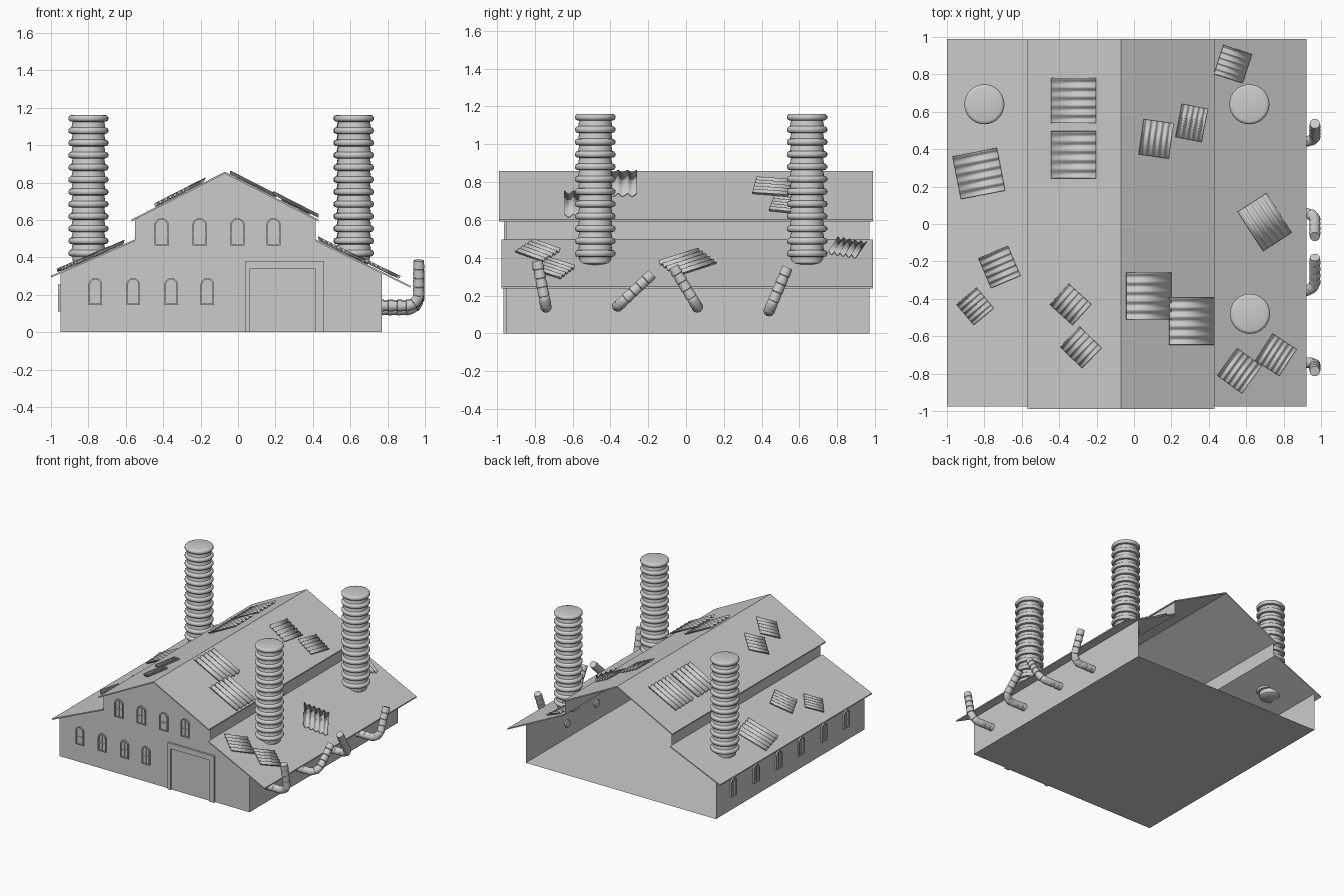
import bpy, bmesh
from math import sin, cos, pi, radians
from mathutils import Vector, Matrix

if "Cube" in bpy.data.objects:
    bpy.data.objects.remove(bpy.data.objects["Cube"])


def make(name, verts, faces, smooth=False, matrix=None):
    me = bpy.data.meshes.new(name)
    me.from_pydata([tuple(v) for v in verts], [], faces)
    bm = bmesh.new()
    bm.from_mesh(me)
    bmesh.ops.recalc_face_normals(bm, faces=bm.faces)
    bm.to_mesh(me)
    bm.free()
    ob = bpy.data.objects.new(name, me)
    bpy.context.collection.objects.link(ob)
    if matrix:
        ob.matrix_world = matrix
    if smooth:
        bpy.ops.object.select_all(action='DESELECT')
        ob.select_set(True)
        bpy.context.view_layer.objects.active = ob
        bpy.ops.object.shade_smooth_by_angle(angle=radians(40))
    return ob


def box(name, lo, hi):
    v = [(x, y, z) for x in (lo[0], hi[0]) for y in (lo[1], hi[1]) for z in (lo[2], hi[2])]
    f = [(0, 1, 3, 2), (4, 6, 7, 5), (0, 4, 5, 1), (2, 3, 7, 6), (0, 2, 6, 4), (1, 5, 7, 3)]
    return make(name, v, f)


# hall shell: front wall, floor and sides; the back is open
FRONT, BACK = -0.95, 0.97
prof = [(-.95, 0), (.77, 0), (.77, .315), (.415, .49), (.415, .605), (-.07, .85),
        (-.55, .602), (-.55, .487), (-.95, .315)]
n = len(prof)
verts = [(x, y, z) for y in (FRONT, BACK) for x, z in prof]
faces = [tuple(range(n))]
for i in (0, 1, 3, 6, 8):
    j = (i + 1) % n
    faces.append((i, j, j + n, i + n))
make("hall_walls", verts, faces)


# thin roof slabs
def roof(name, pts, y0, y1, t=.01):
    loop = pts + [(x, z - t) for x, z in reversed(pts)]
    m = len(loop)
    v = [(x, y, z) for y in (y0, y1) for x, z in loop]
    f = [tuple(range(m)), tuple(range(m, 2 * m))]
    f += [(i, (i + 1) % m, (i + 1) % m + m, i + m) for i in range(m)]
    make(name, v, f)


roof("upper_roof", [(-.57, .602), (-.07, .858), (.43, .602)], -.99, .99)
roof("lower_roof_left", [(-1.0, .302), (-.55, .497)], -.975, .99)
roof("lower_roof_right", [(.415, .497), (.923, .248)], -.975, .99)


def roof_z(x, part):
    return {"ul": .858 + (x + .07) * .512, "ur": .858 - (x + .07) * .512,
            "ll": .497 + (x + .55) * .433, "lr": .497 - (x - .415) * .49}[part]


# corrugated patches: part, x, y, length along ridges, width, angle, lift
patches = [
    ("ul", -.325, .66, .24, .24, 0, .016), ("ul", -.325, .37, .24, .25, 0, .016),
    ("ul", -.34, -.43, .15, .16, 48, .014), ("ul", -.285, -.66, .15, .16, 46, .014),
    ("ll", -.83, .27, .24, .23, 11, .016), ("ll", -.72, -.23, .17, .17, 23, .014),
    ("ll", -.85, -.44, .14, .14, 40, .014),
    ("ur", .12, .455, .19, .16, 82, .014), ("ur", .31, .54, .18, .14, 79, .014),
    ("ur", .08, -.385, .24, .25, 0, .014), ("ur", .31, -.52, .24, .25, 0, .022),
    ("lr", .53, .855, .16, .16, -18, .014), ("lr", .70, .01, .25, .18, -57, .018),
    ("lr", .565, -.785, .18, .16, 54, .014), ("lr", .76, -.70, .17, .15, 57, .018),
]
STEPS = 40
for part, cx, cy, ln, wd, ang, lift in patches:
    a = radians(ang)
    v = []
    for k in range(STEPS + 1):
        w = (k / STEPS - .5) * wd
        for u in (-ln / 2, ln / 2):
            x, y = cx + u * cos(a) - w * sin(a), cy + u * sin(a) + w * cos(a)
            v.append((x, y, roof_z(x, part) + lift + .008 * cos(2 * pi * 5 * k / STEPS)))
    f = [(2 * k, 2 * k + 1, 2 * k + 3, 2 * k + 2) for k in range(STEPS)]
    ob = make("corrugated_patch", v, f, True)
    sol = ob.modifiers.new("thickness", 'SOLIDIFY')
    sol.thickness = .004


# ribbed chimneys, lathed
def lathe(name, pts, x, y, seg=32):
    v = [(x + r * cos(2 * pi * s / seg), y + r * sin(2 * pi * s / seg), z)
         for r, z in pts for s in range(seg)]
    f = [(i * seg + s, i * seg + (s + 1) % seg, (i + 1) * seg + (s + 1) % seg, (i + 1) * seg + s)
         for i in range(len(pts) - 1) for s in range(seg)]
    f += [tuple(range(seg)), tuple(range((len(pts) - 1) * seg, len(pts) * seg))]
    make(name, v, f, True)


stack = [(.07, .362), (.083, .372)]
for i in range(12):
    z = 1.145 - .0655 * (11 - i)
    stack += [(.085, z - .02), (.1, z - .017), (.107, z - .008), (.107, z + .004),
              (.1, z + .013), (.09, z + .016)]
for x, y in ((-.80, .64), (.617, .64), (.62, -.48)):
    lathe("chimney", stack, x, y)


# jointed elbow pipes on the right wall: y, z, lean, swept along an L path
def pipe(y, z, lean, seg=16):
    bend, length, x0, x1, r0 = .07, .25, .755, .967, .028
    arc = bend * pi / 2
    flat = x1 - bend - x0
    total = flat + arc + length - bend

    def at(s):
        if s < flat:
            return Vector((x0 + s, 0, 0)), Vector((0, 0, 1))
        if s < flat + arc:
            t = (s - flat) / bend
            return (Vector((x0 + flat + bend * sin(t), 0, bend - bend * cos(t))),
                    Vector((-sin(t), 0, cos(t))))
        return Vector((x1, 0, bend + s - flat - arc)), Vector((-1, 0, 0))

    stations = []
    joints = 9
    for k in range(joints):
        a, b = total * k / joints, total * (k + 1) / joints
        d = b - a
        stations += [(a, r0 * .9), (a + .002, r0 * 1.08), (a + .3 * d, r0 * 1.06),
                     (a + .65 * d, r0), (b - .002, r0 * .97)]
    v, f = [], []
    for s, r in stations:
        p, nrm = at(s)
        for q in range(seg):
            t = 2 * pi * q / seg
            v.append(p + nrm * r * cos(t) + Vector((0, r * sin(t), 0)))
    for i in range(len(stations) - 1):
        f += [(i * seg + q, i * seg + (q + 1) % seg, (i + 1) * seg + (q + 1) % seg,
               (i + 1) * seg + q) for q in range(seg)]
    f += [tuple(range(seg)), tuple(range(len(v) - seg, len(v)))]
    make("elbow_pipe", v, f, True,
         Matrix.Translation((0, y, z)) @ Matrix.Rotation(radians(-lean), 4, 'X'))


for y, z, lean in ((-.74, .14, -11), (-.36, .145, 47), (.06, .14, -31), (.44, .12, 23)):
    pipe(y, z, lean)


# arched windows: frame ring, pane and two glazing bars
def window(matrix, w, h, depth=.012, rim=.008):
    def arch(r, low):
        pts = [(-r, low), (r, low)]
        return pts + [(r * cos(pi * k / 10), h - w / 2 + r * sin(pi * k / 10)) for k in range(11)]
    out, inn = arch(w / 2, 0), arch(w / 2 - rim, rim)
    m = len(out)
    v = [(x, 0, z) for x, z in out] + [(x, -depth, z) for x, z in out]
    v += [(x, -depth, z) for x, z in inn] + [(x, -.003, z) for x, z in inn]
    f = [tuple(range(3 * m, 4 * m))]
    for i in range(m):
        j = (i + 1) % m
        f += [(g * m + i, g * m + j, (g + 1) * m + j, (g + 1) * m + i) for g in range(3)]
    make("arched_window", v, f, matrix=matrix)
    zb = h * .42
    for lo, hi in (((-.002, -.008, rim), (.002, -.003, h - rim)),
                   ((-w / 2 + rim, -.008, zb), (w / 2 - rim, -.003, zb + .005))):
        box("glazing_bar", lo, hi).matrix_world = matrix


for x in (-.408, -.205, -.003, .19):
    window(Matrix.Translation((x, FRONT, .463)), .077, .147)
for x in (-.763, -.56, -.357, -.164):
    window(Matrix.Translation((x, FRONT, .145)), .072, .145)
for k in range(6):
    window(Matrix.Translation((-.95, .75 - .292 * k, .11)) @ Matrix.Rotation(-pi / 2, 4, 'Z'),
           .075, .145)

# big door with frame
box("door_leaf", (.065, FRONT - .004, 0), (.415, FRONT + .002, .337))
box("door_post_left", (.04, FRONT - .016, 0), (.065, FRONT, .38))
box("door_post_right", (.415, FRONT - .016, 0), (.458, FRONT, .38))
box("door_lintel", (.065, FRONT - .016, .337), (.415, FRONT, .38))
